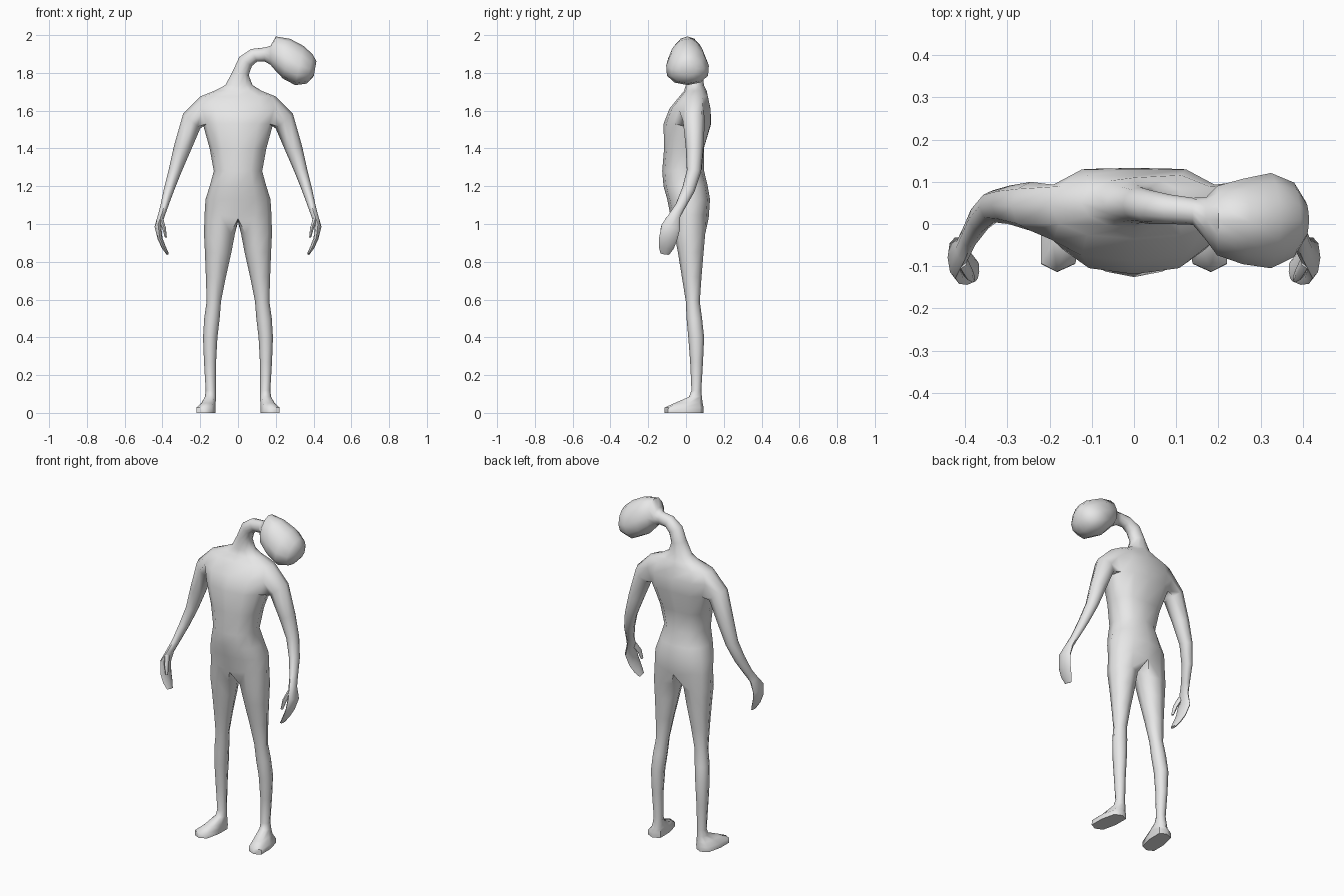
import bpy, bmesh, math
from mathutils import Vector

if "Cube" in bpy.data.objects:
    bpy.data.objects.remove(bpy.data.objects["Cube"])

bm = bmesh.new()
Y = Vector((0, 1, 0))


def ring(c, d, ru, rv, n, start=0.0, power=1.0, egg=0.0, s=1):
    """Cross-section around c, perpendicular to d; s = -1 mirrors it in x."""
    v = d.cross(Y).normalized()
    u = v.cross(d).normalized()
    out = []
    for i in range(n):
        a = math.radians(start) + math.tau * i / n
        ca, sa = math.cos(a), math.sin(a)
        ca = math.copysign(abs(ca) ** power, ca)
        sa = math.copysign(abs(sa) ** power, sa)
        p = c + u * (ru * ca * (1 - egg * sa)) + v * (rv * sa)
        out.append(bm.verts.new((p.x * s, p.y, p.z)))
    return out


def bridge(a, b, skip=()):
    n = len(a)
    for i in range(n):
        if i not in skip:
            j = (i + 1) % n
            bm.faces.new((a[i], a[j], b[j], b[i]))


# Trunk, neck and head: x, y, z, depth radius, width radius, tilt, squareness
trunk = [
    (0, .020, 1.05, .100, .177, 0, .90),
    (0, .014, 1.13, .113, .172, 0, .90),
    (0, -.002, 1.20, .117, .150, 0, .90),
    (0, -.015, 1.28, .111, .128, 0, .90),
    (0, -.005, 1.40, .111, .150, 0, .85),
    (0, .013, 1.53, .132, .186, 0, .80),
    (0, .027, 1.61, .115, .215, 0, .80),
    (0, .045, 1.675, .080, .200, 0, .85),
    (0, .050, 1.705, .060, .125, 0, 1),
    (.005, .047, 1.735, .048, .072, 0, 1),
    (.015, .045, 1.80, .042, .043, 15, 1),
    (.040, .040, 1.86, .040, .041, 35, 1),
    (.085, .035, 1.893, .035, .037, 65, 1),
    (.140, .030, 1.897, .032, .037, 88, 1),
    (.172, .012, 1.893, .052, .050, 90, 1),
    (.197, .008, 1.905, .082, .088, 92, .95),
    (.257, .006, 1.875, .101, .107, 100, .95),
    (.325, .008, 1.839, .113, .106, 102, .95),
    (.380, .010, 1.821, .088, .079, 101, 1),
    (.408, .010, 1.822, .042, .040, 100, 1),
]
SHOULDER = 5
rings = []
for k, (x, y, z, ru, rv, t, pw) in enumerate(trunk):
    t = math.radians(t)
    d = Vector((math.sin(t), 0, math.cos(t)))
    rings.append(ring(Vector((x, y, z)), d, ru, rv, 12, power=pw,
                      egg=.2 if k > 14 else 0))
for k in range(len(rings) - 1):
    # leave openings at the sides for the arms
    gap = (2, 3, 8, 9) if k in (SHOULDER, SHOULDER + 1) else ()
    bridge(rings[k], rings[k + 1], gap)
bm.faces.new(rings[-1])
# shallow spine groove, and the lowered crotch line
for r in rings[4:8]:
    r[0].co.y -= .012
hip = rings[0]
hip[0].co.z = hip[6].co.z = 1.03
crotch = bm.verts.new((0, .02, 1.01))

# Leg and foot: x, y, z, depth radius, width radius, squareness
leg = [
    (.098, .020, .95, .082, .082, .95),
    (.105, .025, .85, .068, .070, .95),
    (.117, .030, .72, .052, .053, 1),
    (.128, .036, .59, .037, .038, 1),
    (.138, .044, .50, .041, .041, 1),
    (.147, .054, .40, .042, .038, 1),
    (.148, .056, .27, .034, .032, 1),
    (.144, .055, .12, .026, .027, 1),
    (.146, .050, .085, .034, .029, .9),
    (.159, .014, .052, .074, .038, .75),
    (.170, -.010, .028, .103, .050, .6),
    (.170, -.011, .000, .103, .050, .6),
]
# Arm and hand: x, y, z, depth radius, width radius
arm = [
    (.245, .042, 1.545, .058, .060),
    (.295, .045, 1.40, .046, .046),
    (.334, .042, 1.28, .038, .034),
    (.366, .012, 1.18, .034, .027),
    (.392, -.032, 1.09, .027, .020),
    (.406, -.060, 1.045, .030, .018),
    (.424, -.080, .985, .050, .018),
    (.412, -.095, .92, .048, .013),
    (.392, -.105, .875, .040, .011),
    (.373, -.112, .842, .024, .007),
]
thumb = [
    (.408, -.090, 1.025, .018, .014),
    (.392, -.118, .98, .016, .011),
    (.382, -.130, .93, .009, .006),
]


def limb(rows, n, s, first=None, start=0.0):
    """Loft a limb along its own path, starting from an existing loop."""
    pts = [Vector(r[:3]) for r in rows]
    prev = first
    for i, r in enumerate(rows):
        d = pts[min(i + 1, len(pts) - 1)] - pts[max(i - 1, 0)]
        if first and i == 0:
            d = d.normalized() + Vector((.5, 0, 0))
        cur = ring(pts[i], d.normalized(), r[3], r[4], n, start, s=s)
        if prev:
            bridge(prev, cur)
        else:
            bm.faces.new(cur)
        prev = cur
    bm.faces.new(prev)


for s in (1, -1):
    # leg grows from half of the hip loop plus the crotch point
    prev = [hip[(-s * i) % 12] for i in range(7)] + [crotch]
    for x, y, z, ru, rv, pw in leg:
        cur = ring(Vector((x, y, z)), Vector((0, 0, -1)), ru, rv, 8, -45, pw, s=s)
        if z < .06:      # toes point slightly outward
            for v in cur:
                v.co.x -= s * (v.co.y + .01) * .12
        bridge(prev, cur)
        prev = cur
    bm.faces.new(prev)
    # arm grows from the shoulder opening
    lo, mid, hi = rings[SHOULDER:SHOULDER + 3]
    b, c, f = (10, 9, 8) if s == 1 else (2, 3, 4)
    opening = [mid[b], hi[b], hi[c], hi[f], mid[f], lo[f], lo[c], lo[b]]
    limb(arm, 8, s, opening)
    limb(thumb, 6, s)

# Remove the unused verts inside the arm openings
bmesh.ops.delete(bm, geom=[v for v in bm.verts if not v.link_faces], context='VERTS')
bmesh.ops.recalc_face_normals(bm, faces=bm.faces[:])
mesh = bpy.data.meshes.new("body")
bm.to_mesh(mesh)
bm.free()
body = bpy.data.objects.new("body", mesh)
bpy.context.collection.objects.link(body)

skin = bpy.data.materials.new("pale grey skin")
skin.diffuse_color = (.8, .8, .8, 1)
skin.use_nodes = True
skin.node_tree.nodes["Principled BSDF"].inputs["Base Color"].default_value = skin.diffuse_color
mesh.materials.append(skin)
bpy.context.view_layer.objects.active = body
body.select_set(True)
bpy.ops.object.shade_smooth_by_angle(angle=math.radians(60))
